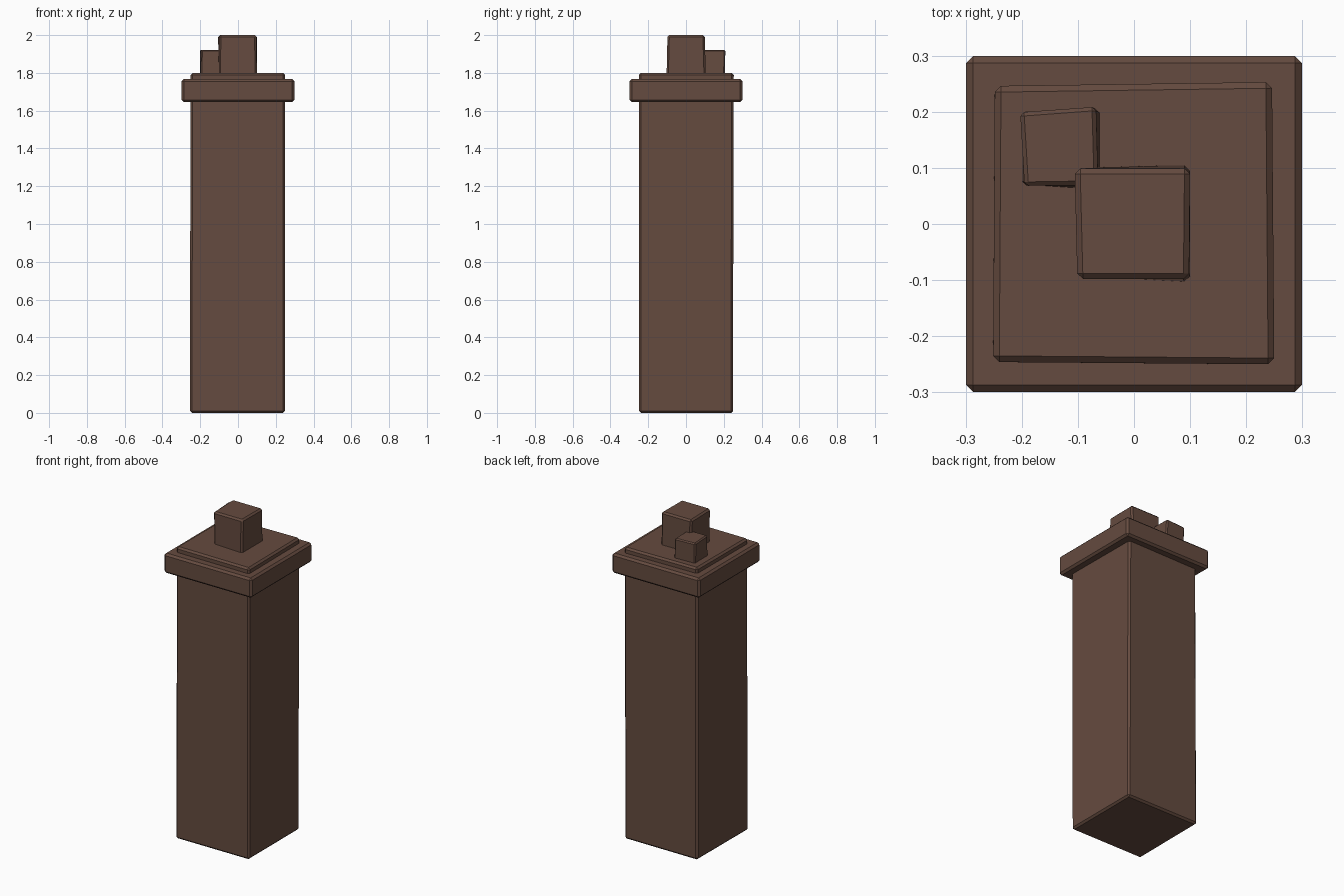
import bpy, bmesh

if "Cube" in bpy.data.objects:
    bpy.data.objects.remove(bpy.data.objects["Cube"])

mat = bpy.data.materials.new("brown_brick")
mat.diffuse_color = (0.13, 0.07, 0.05, 1)
mat.use_nodes = True
mat.node_tree.nodes["Principled BSDF"].inputs["Base Color"].default_value = mat.diffuse_color


def block(name, z0, z1, bottom, top, bevel):
    """Slightly irregular chamfered block; corners listed counter-clockwise from front left."""
    bm = bmesh.new()
    lo = [bm.verts.new((x, y, z0)) for x, y in bottom]
    hi = [bm.verts.new((x, y, z1)) for x, y in top]
    bm.faces.new(lo[::-1])
    bm.faces.new(hi)
    for i in range(4):
        j = (i + 1) % 4
        bm.faces.new((lo[i], lo[j], hi[j], hi[i]))
    bmesh.ops.bevel(bm, geom=bm.edges[:], offset=bevel, segments=1,
                    affect='EDGES', profile=0.5)
    bmesh.ops.recalc_face_normals(bm, faces=bm.faces[:])
    me = bpy.data.meshes.new(name)
    bm.to_mesh(me)
    bm.free()
    me.materials.append(mat)
    ob = bpy.data.objects.new(name, me)
    bpy.context.collection.objects.link(ob)
    return ob


def square(r):
    return [(-r, -r), (r, -r), (r, r), (-r, r)]


# Tall shaft, passing through the cap to form the upper step
block("chimney_shaft", 0.0, 1.8,
      [(-0.255, -0.248), (0.248, -0.248), (0.248, 0.248), (-0.252, 0.25)],
      [(-0.251, -0.246), (0.25, -0.25), (0.246, 0.253), (-0.248, 0.246)], 0.011)

# Overhanging cap
block("chimney_cap", 1.645, 1.767, square(0.299), square(0.299), 0.012)

# Large and small pots
block("large_pot", 1.76, 2.0,
      [(-0.102, -0.092), (0.1, -0.104), (0.1, 0.106), (-0.1, 0.1)],
      [(-0.101, -0.098), (0.098, -0.098), (0.1, 0.099), (-0.106, 0.099)], 0.01)
block("small_pot", 1.76, 1.922,
      [(-0.2, 0.069), (-0.06, 0.059), (-0.06, 0.205), (-0.2, 0.2)],
      [(-0.195, 0.068), (-0.064, 0.07), (-0.068, 0.209), (-0.203, 0.199)], 0.007)
